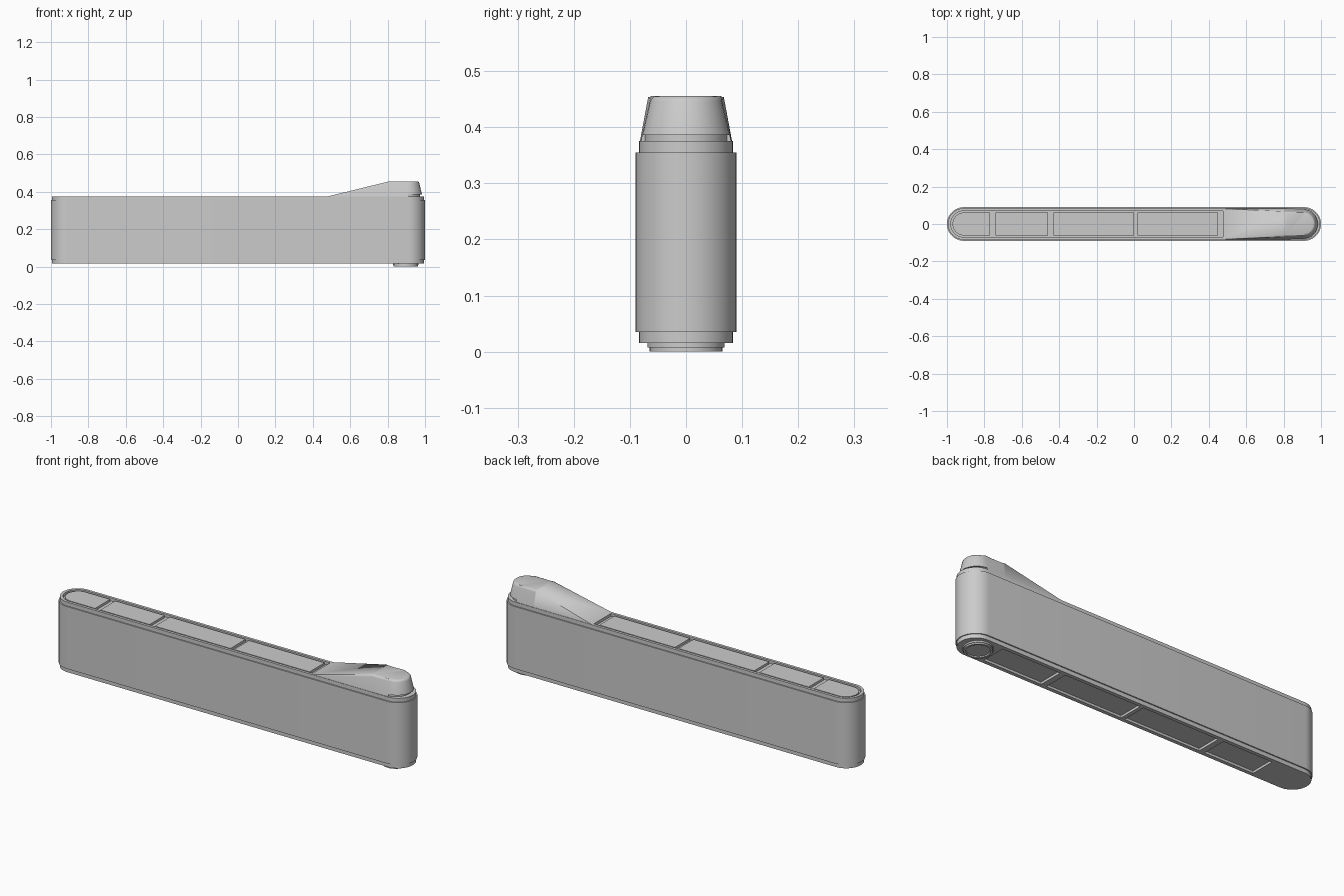
import bpy, bmesh, math

if "Cube" in bpy.data.objects:
    bpy.data.objects.remove(bpy.data.objects["Cube"])

R, CX = 0.09, 0.91      # end radius and end centre of the long body
SEG = 20


def finish(name, bm, angle=30):
    bmesh.ops.recalc_face_normals(bm, faces=bm.faces[:])
    me = bpy.data.meshes.new(name)
    bm.to_mesh(me)
    bm.free()
    ob = bpy.data.objects.new(name, me)
    bpy.context.collection.objects.link(ob)
    bpy.ops.object.select_all(action='DESELECT')
    bpy.context.view_layer.objects.active = ob
    ob.select_set(True)
    bpy.ops.object.shade_smooth_by_angle(angle=math.radians(angle))
    return ob


def arc(cx, r, a0, a1, n=SEG):
    return [(cx + r * math.cos(math.radians(a0 + (a1 - a0) * i / n)),
             r * math.sin(math.radians(a0 + (a1 - a0) * i / n))) for i in range(n + 1)]


def slot(x0, x1, r, left=True, right=True):
    """Outline of half-width r; each end is round or square."""
    pts = arc(x1 - r, r, -90, 90) if right else [(x1, -r), (x1, r)]
    return pts + (arc(x0 + r, r, 90, 270) if left else [(x0, r), (x0, -r)])


def loft(name, layers):
    """Skin a stack of (outline, z) layers and cap both ends."""
    bm = bmesh.new()
    rings = [[bm.verts.new((x, y, z)) for x, y in o] for o, z in layers]
    n = len(rings[0])
    for a, b in zip(rings, rings[1:]):
        for i in range(n):
            j = (i + 1) % n
            bm.faces.new((a[i], a[j], b[j], b[i]))
    bm.faces.new(rings[0][::-1])
    bm.faces.new(rings[-1])
    return finish(name, bm)


def cut(ob, cutter):
    m = ob.modifiers.new("cut", 'BOOLEAN')
    m.object, m.operation, m.solver = cutter, 'DIFFERENCE', 'EXACT'
    bpy.ops.object.select_all(action='DESELECT')
    bpy.context.view_layer.objects.active = ob
    ob.select_set(True)
    bpy.ops.object.modifier_apply(modifier=m.name)
    bpy.data.objects.remove(cutter)
    bpy.ops.object.shade_smooth_by_angle(angle=math.radians(30))


# Long body with a slightly inset rim at the top and bottom
full, rim = slot(-1, 1, R), slot(-0.995, 0.995, R - 0.006)
body = loft("body", [(rim, 0.015), (rim, 0.035), (full, 0.035),
                     (full, 0.355), (rim, 0.355), (rim, 0.375)])

# Channel on top, shallow pockets underneath
cut(body, loft("channel_cutter", [(slot(-0.98, 0.475, 0.07, True, False), z) for z in (0.36, 0.4)]))
for x0, x1 in [(-0.74, -0.46), (-0.43, 0.0), (0.02, 0.45), (0.48, 0.81)]:
    cut(body, loft("pocket_cutter", [(slot(x0, x1, 0.065, False, False), z) for z in (0.0, 0.027)]))

# Top panels lying in the channel
for i, (x0, x1) in enumerate([(-0.97, -0.77), (-0.74, -0.46), (-0.43, 0.0), (0.02, 0.45)]):
    o = slot(x0, x1, 0.061, i == 0, False)
    loft("top_panel_%d" % (i + 1), [(o, 0.355), (o, 0.372)])

# Raised wedge head on the right end
bm = bmesh.new()
low = [(0.48, -0.083), (0.81, -0.083)] + arc(0.905, 0.082, -90, 90, 16) + [(0.81, 0.083), (0.48, 0.083)]
high = [(0.48, -0.082), (0.81, -0.067)] + arc(0.905, 0.062, -90, 90, 16) + [(0.81, 0.067), (0.48, 0.082)]
n = len(low)
vl = [bm.verts.new((x, y, 0.37)) for x, y in low]
vh = [bm.verts.new((x, y, 0.375 if x < 0.5 else 0.456)) for x, y in high]
for i in range(n):
    j = (i + 1) % n
    bm.faces.new((vl[i], vl[j], vh[j], vh[i]))
bm.faces.new(vl[::-1])
bm.faces.new((vh[0], vh[1], vh[-2], vh[-1]))
bm.faces.new(vh[1:-1])
bm.edges.ensure_lookup_table()
top_edges = [bm.edges.get((vh[i], vh[i + 1])) for i in range(1, n - 2)]
bmesh.ops.bevel(bm, geom=top_edges, offset=0.01, segments=3, affect='EDGES', profile=0.5)
head = finish("raised_head", bm)

# Slit beneath the head's nose, with a narrower neck inside it
cut(head, loft("slit_cutter", [(slot(0.91, 1.05, 0.12, False, False), z) for z in (0.36, 0.386)]))
neck = slot(0.80, 0.972, 0.074)
loft("head_neck", [(neck, 0.37), (neck, 0.395)])

# Round foot under the right end
circ = lambda r: arc(0.897, r, 0, 360 - 360 / 40, 39)
loft("foot", [(circ(0.053), 0.005), (circ(0.055), 0.0), (circ(0.065), 0.0), (circ(0.065), 0.007),
              (circ(0.069), 0.007), (circ(0.069), 0.02)])
